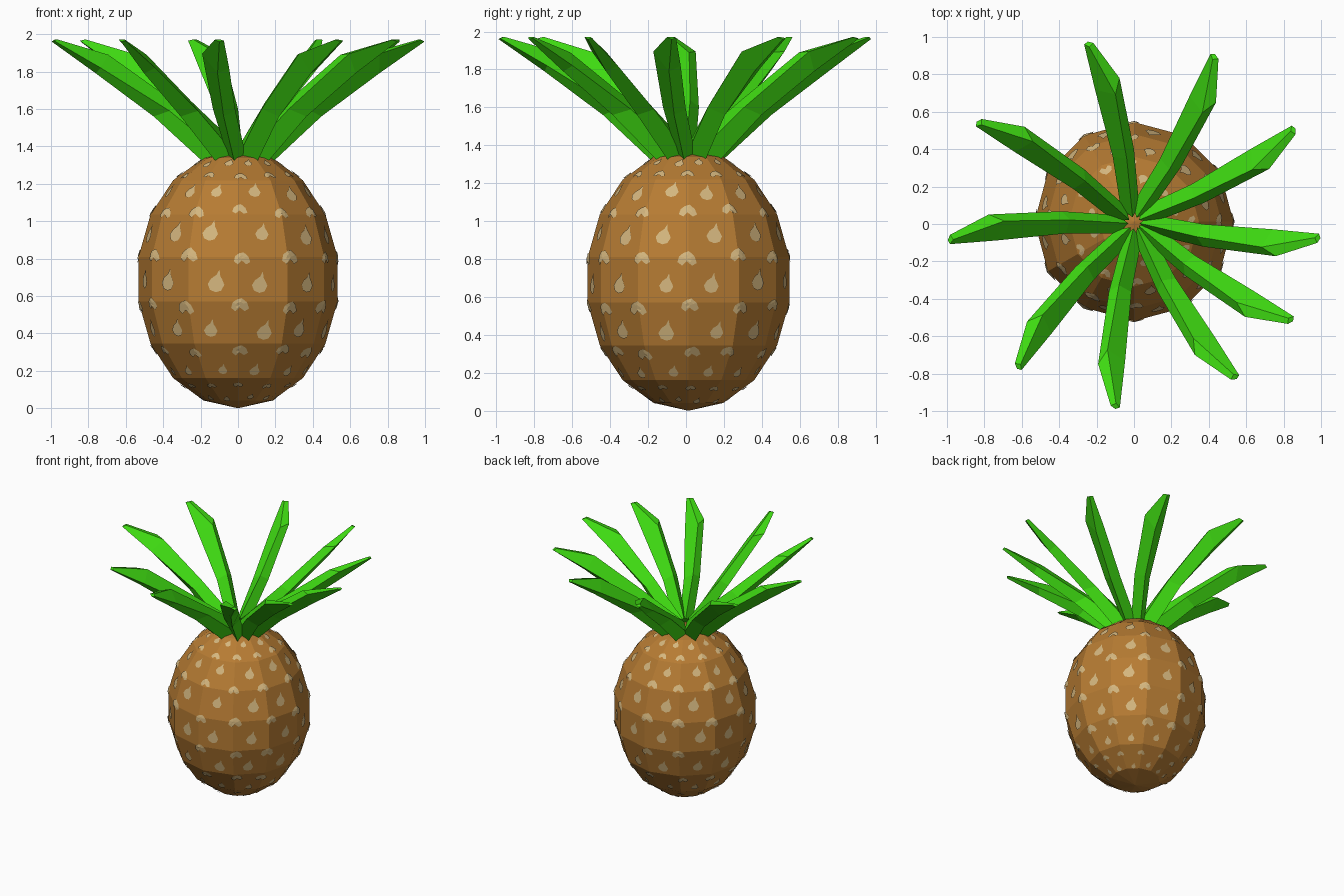
import bpy, bmesh, math, random
from mathutils import Vector
from mathutils.bvhtree import BVHTree

if "Cube" in bpy.data.objects:
    bpy.data.objects.remove(bpy.data.objects["Cube"])

random.seed(4)
CY = 0.013                      # body centre in y
R, H = 0.54, 0.69               # body radius and half height


def material(name, rgb):
    m = bpy.data.materials.new(name)
    m.diffuse_color = (*rgb, 1)
    m.use_nodes = True
    m.node_tree.nodes["Principled BSDF"].inputs["Base Color"].default_value = m.diffuse_color
    return m


def add_object(name, bm, mat):
    me = bpy.data.meshes.new(name)
    bm.to_mesh(me)
    me.materials.append(mat)
    ob = bpy.data.objects.new(name, me)
    bpy.context.collection.objects.link(ob)
    return ob


skin = material("golden brown", (0.47, 0.20, 0.033))
cream = material("pale cream", (0.66, 0.47, 0.21))
green = material("leaf green", (0.05, 0.72, 0.006))

# Fruit body: stretched low-poly sphere
bm = bmesh.new()
bmesh.ops.create_uvsphere(bm, u_segments=12, v_segments=9, radius=1)
for v in bm.verts:
    v.co = Vector((v.co.x * R, v.co.y * R + CY, v.co.z * H + H))
bm.normal_update()
tree = BVHTree.FromBMesh(bm)
add_object("fruit_body", bm, skin)
bm.free()

# Skin spots: thin plates wrapped on the body in staggered rows
DROP = [(0, -.045), (.026, -.038), (.040, -.012), (.030, .012), (.022, .026),
        (.018, .056), (.004, .032), (-.02, .016), (-.036, -.008), (-.026, -.034)]
LOBES = [(-.044, -.016), (-.022, -.032), (0, -.012), (.026, -.032), (.048, -.02),
         (.036, .012), (.01, .034), (-.015, .027), (-.036, .012)]


def spot(bm, polar, az, outline, size):
    p = Vector((R * math.sin(polar) * math.cos(az),
                R * math.sin(polar) * math.sin(az) + CY, H + H * math.cos(polar)))
    right = Vector((-math.sin(az), math.cos(az), 0))
    up = Vector((-R * math.cos(polar) * math.cos(az),
                 -R * math.cos(polar) * math.sin(az), H * math.sin(polar))).normalized()

    def put(u, v):
        loc, nor, _, _ = tree.find_nearest(p + right * u * size + up * v * size)
        return bm.verts.new(loc + nor * 0.006)

    centre = put(0, 0)
    inner = [put(u * .5, v * .5) for u, v in outline]
    outer = [put(u, v) for u, v in outline]
    n = len(outline)
    for i in range(n):
        j = (i + 1) % n
        bm.faces.new((centre, inner[i], inner[j]))
        bm.faces.new((inner[i], outer[i], outer[j], inner[j]))


bm = bmesh.new()
for k in range(-6, 7):
    polar = math.radians(91 + 11 * k)
    for c in range(12):
        even = k % 2 == 0
        az = math.radians(-90 + 30 * c + (15 if even else 0) + random.uniform(-3, 3))
        size = (0.3 + 0.8 * math.sin(polar)) * random.uniform(0.9, 1.1)
        if k > 3:
            size *= 0.8
        spot(bm, polar + random.uniform(-.02, .02), az, DROP if even else LOBES, size)
add_object("skin_spots", bm, cream)
bm.free()

# Crown leaves: four-sided blades, each station = ccw edge, ridge, cw edge, keel
# as (distance out, sideways, height)
STATIONS = [
    [(.09, .05, 1.36), (.03, 0, 1.42), (.09, -.05, 1.36), (.19, 0, 1.32)],
    [(.37, .025, 1.59), (.34, -.045, 1.64), (.38, -.095, 1.60), (.45, -.03, 1.56)],
    [(.74, .03, 1.82), (.69, -.07, 1.89), (.77, -.112, 1.895), (.76, -.03, 1.79)],
    [(.99, .028, 1.965), (.97, .005, 1.972), (.985, -.022, 1.97), (1.0, .005, 1.96)],
]


def leaf(name, degrees):
    a = math.radians(degrees)
    c, s = math.cos(a), math.sin(a)
    bm = bmesh.new()
    rings = [[bm.verts.new((r * c - t * s, r * s + t * c + CY * .5, z)) for r, t, z in st]
             for st in STATIONS]
    for lo, hi in zip(rings, rings[1:]):
        for i in range(4):
            j = (i + 1) % 4
            bm.faces.new((lo[i], lo[j], hi[j], hi[i]))
    bm.faces.new(rings[0])
    bm.faces.new(rings[-1])
    bmesh.ops.recalc_face_normals(bm, faces=bm.faces)
    add_object(name, bm, green)
    bm.free()


for i, ang in enumerate((104, 64, 30, -5, -32, -57, -96, -129, -175, 147)):
    leaf(f"crown_leaf_{i + 1}", ang)
